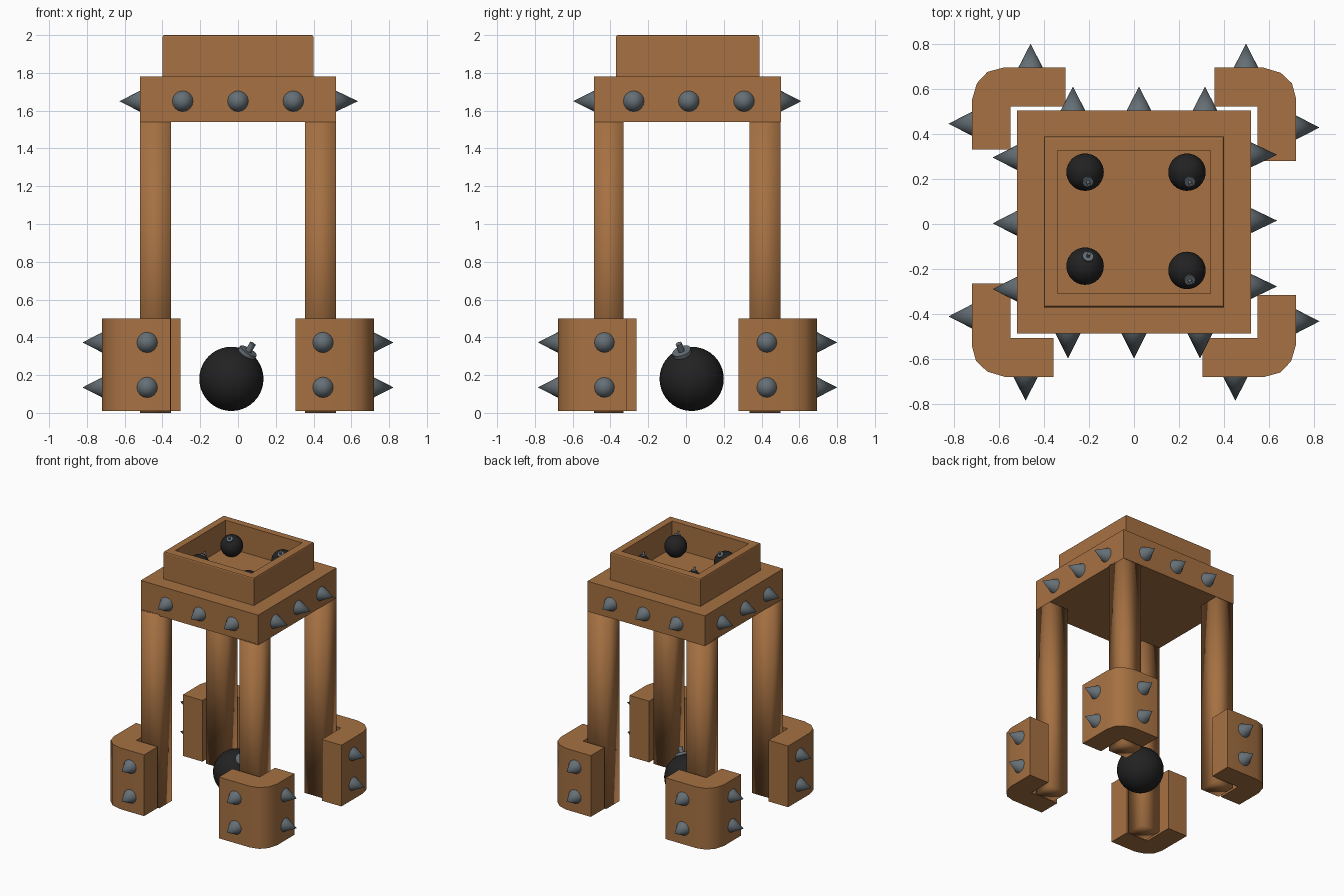
import bpy, bmesh, math
from mathutils import Vector

if "Cube" in bpy.data.objects:
    bpy.data.objects.remove(bpy.data.objects["Cube"])


def material(name, rgb):
    m = bpy.data.materials.new(name)
    m.diffuse_color = (*rgb, 1)
    m.use_nodes = True
    m.node_tree.nodes["Principled BSDF"].inputs["Base Color"].default_value = m.diffuse_color
    return m


WOOD = material("wood", (0.38, 0.165, 0.055))
IRON = material("iron", (0.016, 0.016, 0.017))
STEEL = material("steel", (0.13, 0.16, 0.18))


def finish(bm, name, mat, smooth=False):
    bmesh.ops.recalc_face_normals(bm, faces=bm.faces)
    for f in bm.faces:
        f.smooth = smooth
    me = bpy.data.meshes.new(name)
    bm.to_mesh(me)
    bm.free()
    ob = bpy.data.objects.new(name, me)
    bpy.context.collection.objects.link(ob)
    me.materials.append(mat)
    return ob


def box_mesh(lo, hi):
    bm = bmesh.new()
    bmesh.ops.create_cube(bm, size=1)
    for v in bm.verts:
        v.co = [(l + h) / 2 + c * (h - l) for l, h, c in zip(lo, hi, v.co)]
    return bm


def cone(name, base, direction, length, r1, r2=0.0, sides=16):
    bm = bmesh.new()
    bmesh.ops.create_cone(bm, cap_ends=True, segments=sides,
                          radius1=r1, radius2=r2, depth=length)
    d = Vector(direction).normalized()
    rot = d.to_track_quat('Z', 'Y')
    for v in bm.verts:
        v.co = Vector(base) + rot @ (v.co + Vector((0, 0, length / 2)))
    ob = finish(bm, name, STEEL, True)
    for e in ob.data.edges:  # crisp rim, smooth sides
        a, b = (ob.data.vertices[i].co for i in e.vertices)
        ha, hb = ((p - Vector(base)).dot(d) for p in (a, b))
        e.use_edge_sharp = abs(ha - hb) < 1e-4
    return ob


def bomb(name, centre, r, fuse):
    bm = bmesh.new()
    bmesh.ops.create_uvsphere(bm, u_segments=32, v_segments=20, radius=r)
    bmesh.ops.translate(bm, vec=centre, verts=bm.verts)
    finish(bm, name + "_ball", IRON, True)
    d = Vector(fuse).normalized()
    c = Vector(centre)
    cone(name + "_cap", c + d * r * 0.93, d, r * 0.14, r * 0.3, r * 0.3)
    cone(name + "_fuse", c + d * r * 1.05, d, r * 0.3, r * 0.1, r * 0.1, 10)


# Platform slab
finish(box_mesh((-.52, -.487, 1.54), (.52, .503, 1.78)), "platform", WOOD)

# Open tray: eased top rim, then a sunken floor
bm = box_mesh((-.4, -.37, 1.77), (.4, .388, 2.0))
bmesh.ops.bevel(bm, geom=[e for e in bm.edges if all(v.co.z > 1.99 for v in e.verts)],
                offset=.01, segments=2, profile=.5, affect='EDGES')
top = max(bm.faces, key=lambda f: (f.normal.z > .99) * f.calc_area() * f.calc_center_median().z)
bmesh.ops.inset_region(bm, faces=[top], thickness=.073)
floor = bmesh.ops.extrude_face_region(bm, geom=[top])["geom"]
bmesh.ops.translate(bm, vec=(0, 0, -.215),
                    verts=[g for g in floor if isinstance(g, bmesh.types.BMVert)])
if top.is_valid:
    bmesh.ops.delete(bm, geom=[top], context='FACES_ONLY')
finish(bm, "tray", WOOD)

# Four square legs
for x0, x1, sx in ((-.52, -.355, "left"), (.355, .52, "right")):
    for y0, y1, sy in ((-.487, -.33, "front"), (.335, .5, "back")):
        finish(box_mesh((x0, y0, 0), (x1, y1, 1.55)), f"{sy}_{sx}_leg", WOOD, True)

# L-shaped foot guards, one profile turned in quarter steps about the centre
PROFILE = [(-.72, .323), (-.72, .54), (-.697, .617), (-.65, .667), (-.58, .686),
           (-.305, .686), (-.305, .513), (-.547, .513), (-.547, .323)]
SIZE = .72
for i, name in enumerate(("back_left", "front_left", "front_right", "back_right")):
    bm = bmesh.new()
    pts = []
    for x, y in PROFILE:
        y += SIZE - .686
        for _ in range(i):
            x, y = -y, x
        y -= math.copysign(SIZE - .686, y)
        pts.append(bm.verts.new((x, y + .008, .01)))
    face = bm.faces.new(pts)
    up = bmesh.ops.extrude_face_region(bm, geom=[face])["geom"]
    bmesh.ops.translate(bm, vec=(0, 0, .49),
                        verts=[g for g in up if isinstance(g, bmesh.types.BMVert)])
    guard = finish(bm, name + "_guard", WOOD, True)
    bpy.context.view_layer.objects.active = guard
    guard.select_set(True)
    bpy.ops.object.shade_smooth_by_angle(angle=math.radians(50))
    guard.select_set(False)

# Spikes around the platform
R = .055
for k in (-1, 0, 1):
    cone("front_spike", (k * .293, -.487, 1.65), (0, -1, 0), .11, R)
    cone("back_spike", (.022 + k * .293, .503, 1.65), (0, 1, 0), .107, R)
    cone("left_spike", (-.52, .003 + k * .292, 1.65), (-1, 0, 0), .107, R)
    cone("right_spike", (.52, .015 + k * .292, 1.65), (1, 0, 0), .115, R)

# Spikes on the foot guards: side spike y, end spike x
for sx, sy, y, x in ((-1, 1, .445, -.459), (1, 1, .428, .497),
                     (1, -1, -.432, .45), (-1, -1, -.41, -.481)):
    for z in (.135, .373):
        cone("guard_side_spike", (sx * .716, y, z), (sx, 0, 0), .107, R)
        cone("guard_end_spike", (x, .008 + sy * .685, z), (0, sy, 0), .107, R)

# Large bomb on the ground, four small ones in the tray
bomb("large_bomb", (-.035, .03, .18), .17, (.5, -.3, .82))
for x, y, fy in ((-.217, .23, -.5), (.235, .23, -.5), (-.217, -.187, .5), (.235, -.206, -.5)):
    bomb("small_bomb", (x, y, 1.866), .083, (.15, fy, .85))
